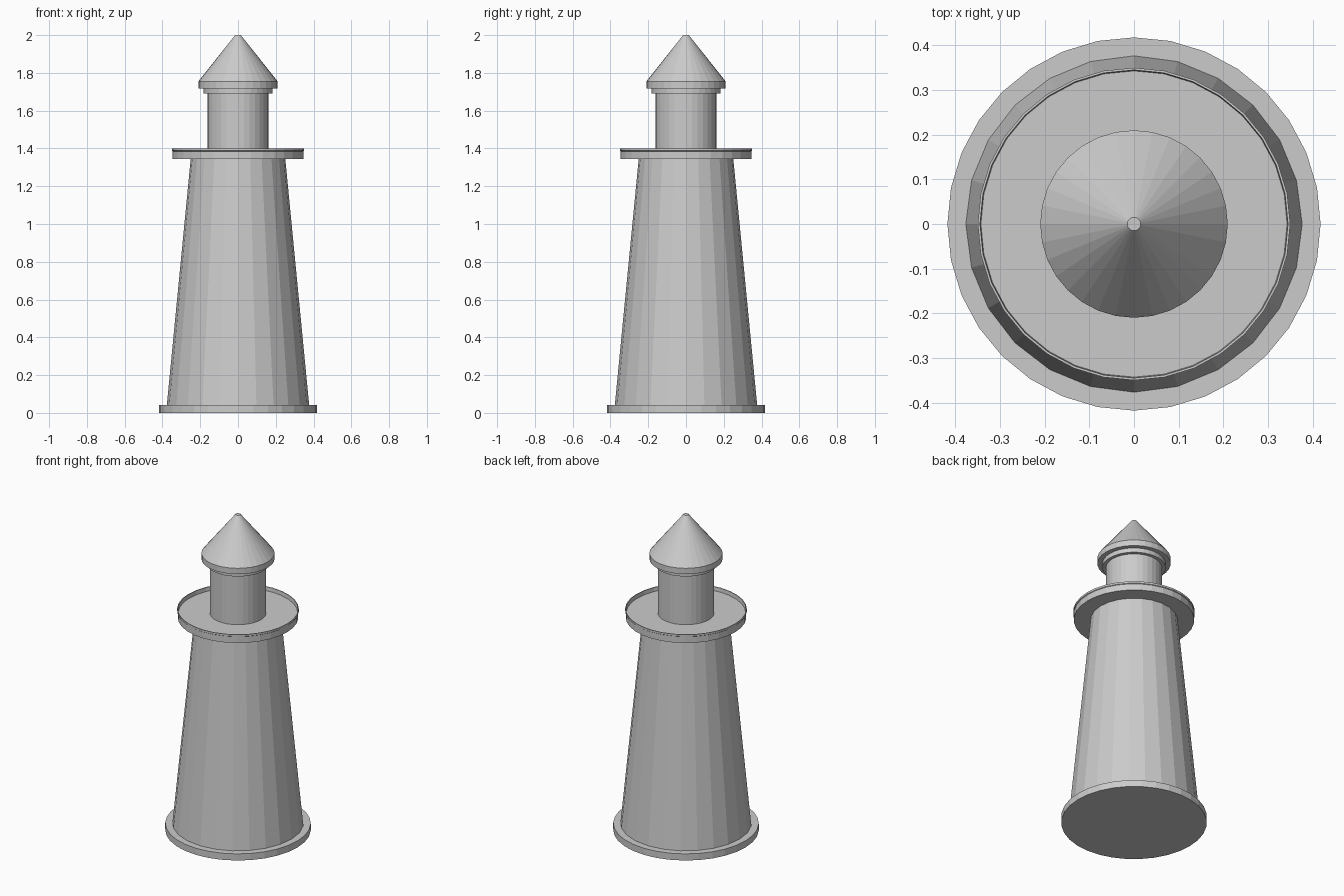
import bpy, math

if "Cube" in bpy.data.objects:
    bpy.data.objects.remove(bpy.data.objects["Cube"])


def lathe(name, profile, sides):
    """Spin an (r, z) profile around z; flat shaded, ends capped."""
    verts, faces = [], []
    for r, z in profile:
        for i in range(sides):
            a = 2 * math.pi * i / sides
            verts.append((r * math.cos(a), r * math.sin(a), z))
    for k in range(len(profile) - 1):
        for i in range(sides):
            j = (i + 1) % sides
            b, t = k * sides, (k + 1) * sides
            faces.append((b + i, b + j, t + j, t + i))
    faces.append(tuple(reversed(range(sides))))
    top = (len(profile) - 1) * sides
    faces.append(tuple(range(top, top + sides)))
    mesh = bpy.data.meshes.new(name)
    mesh.from_pydata(verts, [], faces)
    mesh.update()
    obj = bpy.data.objects.new(name, mesh)
    bpy.context.collection.objects.link(obj)
    return obj


# Foundation plinth and tapered tower
lathe("base_plinth", [(0.418, 0.0), (0.418, 0.042)], 32)
lathe("tower", [(0.377, 0.04), (0.25, 1.35)], 24)

# Gallery deck with a thin raised lip
lathe("gallery_deck", [(0.346, 1.345), (0.346, 1.385), (0.35, 1.388),
                       (0.35, 1.40), (0.345, 1.40), (0.343, 1.375)], 32)

# Lantern room, collar and conical roof with a flat tip
lathe("lantern_room", [(0.162, 1.37), (0.162, 1.70)], 32)
lathe("roof_collar", [(0.182, 1.69), (0.182, 1.725)], 32)
lathe("roof", [(0.21, 1.718), (0.21, 1.755), (0.015, 2.0)], 32)
